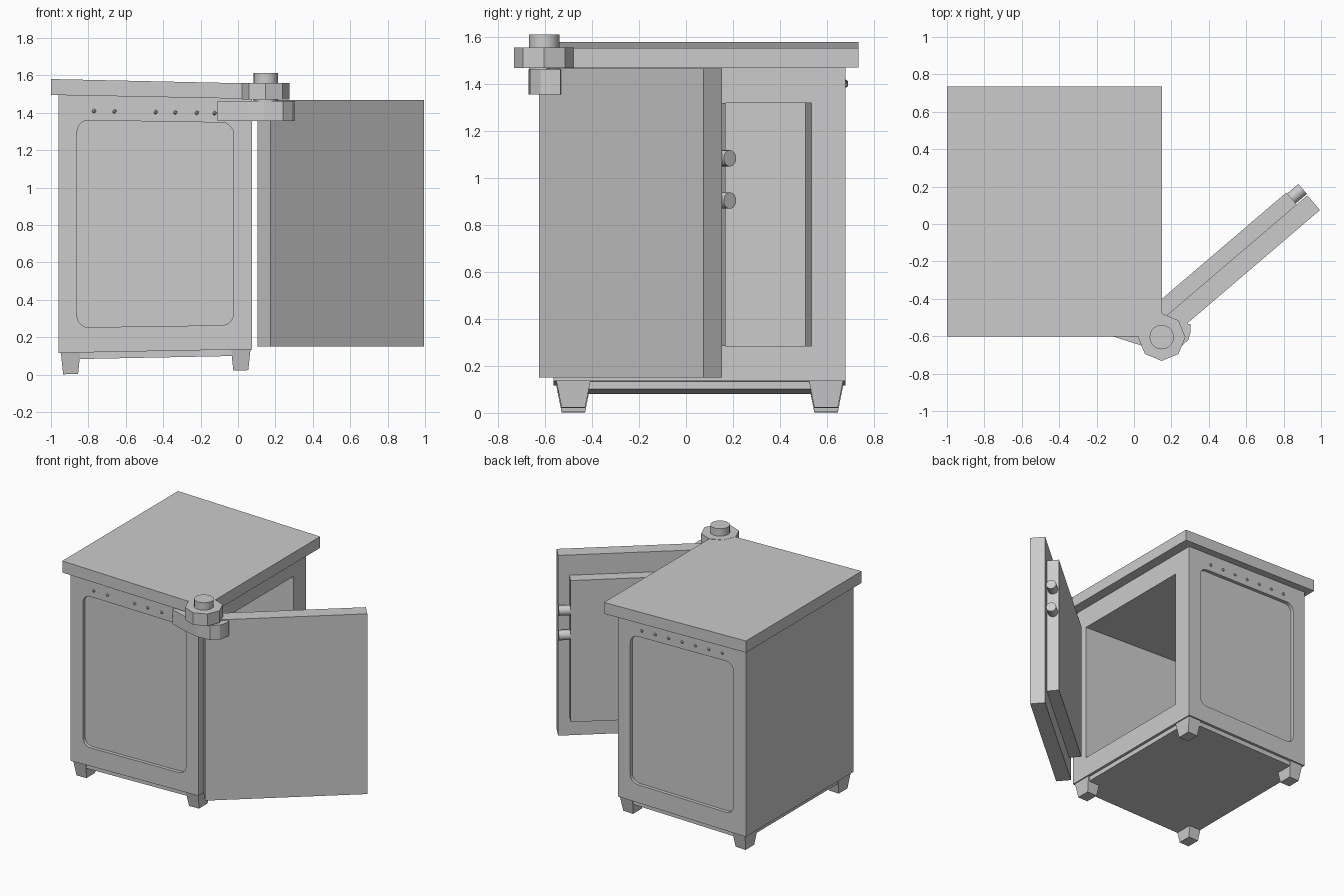
import bpy, bmesh, math
from mathutils import Vector, Matrix

if "Cube" in bpy.data.objects:
    bpy.data.objects.remove(bpy.data.objects["Cube"])

MID_Z = 0.79


def taper(co):
    # the cabinet gets slightly shorter towards its right side
    k = 1 - 0.032 * (co.x + 1) / 1.15
    return Vector((co.x, co.y, MID_Z + (co.z - MID_Z) * k))


def finish(name, bm, tapered=False):
    if tapered:
        for v in bm.verts:
            v.co = taper(v.co)
    bmesh.ops.recalc_face_normals(bm, faces=bm.faces)
    me = bpy.data.meshes.new(name)
    bm.to_mesh(me)
    bm.free()
    ob = bpy.data.objects.new(name, me)
    bpy.context.collection.objects.link(ob)
    return ob


def loft(name, rings, tapered=False):
    # closed solid between rings with matching point counts
    bm = bmesh.new()
    vs = [[bm.verts.new(p) for p in r] for r in rings]
    n = len(vs[0])
    for a, b in zip(vs, vs[1:]):
        for i in range(n):
            bm.faces.new((a[i], a[(i + 1) % n], b[(i + 1) % n], b[i]))
    bm.faces.new(vs[0])
    bm.faces.new(vs[-1])
    return finish(name, bm, tapered)


def rect(x0, x1, y0, y1, z):
    return [(x0, y0, z), (x1, y0, z), (x1, y1, z), (x0, y1, z)]


def box(name, x0, x1, y0, y1, z0, z1, tapered=False):
    return loft(name, [rect(x0, x1, y0, y1, z0), rect(x0, x1, y0, y1, z1)], tapered)


def cylinder(name, r, start, end, sides=20):
    start, end = Vector(start), Vector(end)
    d = end - start
    rot = d.to_track_quat('Z', 'Y').to_matrix().to_4x4()
    bm = bmesh.new()
    bmesh.ops.create_cone(bm, cap_ends=True, segments=sides, radius1=r, radius2=r,
                          depth=d.length,
                          matrix=Matrix.Translation((start + end) / 2) @ rot)
    ob = finish(name, bm)
    if sides > 8:
        select(ob)
        bpy.ops.object.shade_smooth_by_angle(angle=math.radians(35))
    return ob


def select(ob):
    bpy.ops.object.select_all(action='DESELECT')
    ob.select_set(True)
    bpy.context.view_layer.objects.active = ob


def cut(ob, cutter):
    cutter.hide_render = True
    m = ob.modifiers.new("cut", 'BOOLEAN')
    m.operation, m.solver, m.object = 'DIFFERENCE', 'EXACT', cutter
    select(ob)
    bpy.ops.object.modifier_apply(modifier=m.name)
    bpy.data.objects.remove(cutter)


def rounded_rect(x0, x1, z0, z1, r, y, steps=5):
    pts = []
    corners = [(x1 - r, z1 - r), (x0 + r, z1 - r), (x0 + r, z0 + r), (x1 - r, z0 + r)]
    for q, (cx, cz) in enumerate(corners):
        for i in range(steps + 1):
            a = math.pi / 2 * (q + i / steps)
            pts.append((cx + r * math.cos(a), y, cz + r * math.sin(a)))
    return pts


# Cabinet body with recessed front and back panels
FRONT, BACK = -0.565, 0.68
body = box("cabinet_body", -0.96, 0.075, FRONT, BACK, 0.115, 1.497, True)
for face, out in ((FRONT, -1), (BACK, 1)):
    cut(body, loft("panel_cutter",
                   [rounded_rect(-0.86, -0.025, 0.25, 1.362, 0.06, y)
                    for y in (face - out * 0.025, face + out * 0.1)], True))

# Hollow interior, opening on the right side
def side_ring(x, y0, y1, z0=0.269, z1=1.336):
    return [(x, y0, z0), (x, y1, z0), (x, y1, z1), (x, y0, z1)]

cut(body, loft("cavity_cutter", [side_ring(-0.85, -0.40, 0.51),
                                 side_ring(0.075, -0.425, 0.535),
                                 side_ring(0.15, -0.427, 0.537)], True))

# Lid and base plate
box("lid", -1.0, 0.15, -0.602, 0.735, 1.495, 1.58, True)
box("base_plate", -0.94, 0.055, -0.545, 0.66, 0.08, 0.12, True)

# Tapered feet
for side, cx in (("left", -0.895), ("right", 0.015)):
    for end, cy in (("front", -0.48), ("back", 0.597)):
        loft(f"{end}_{side}_foot",
             [rect(cx - 0.04, cx + 0.04, cy - 0.05, cy + 0.05, 0.0),
              rect(cx - 0.052, cx + 0.052, cy - 0.073, cy + 0.073, 0.117)], True)

# Rivet rows above the panels
front_x = (-0.77, -0.66, -0.44, -0.335, -0.22, -0.125)
back_x = [-0.77 + 0.1085 * i for i in range(7)]
for label, xs, y in (("front", front_x, FRONT), ("back", back_x, BACK)):
    bm = bmesh.new()
    for x in xs:
        p = taper(Vector((x, y, 1.413)))
        bmesh.ops.create_icosphere(bm, subdivisions=1, radius=0.012,
                                   matrix=Matrix.Translation(p))
    finish(f"{label}_rivets", bm)

# Open door: outer slab and inner plug, laid out along the swing direction
ang = math.radians(40.5)
D = Vector((math.cos(ang), math.sin(ang), 0))
IN = Vector((-math.sin(ang), math.cos(ang), 0))
ORIGIN = Vector((0.173, -0.627, 0))
WIDTH = 1.08


def door_point(along, depth, z):
    return ORIGIN + D * along + IN * depth + Vector((0, 0, z))


def door_box(name, a0, a1, d0, d1, z0, z1):
    return loft(name, [[door_point(a, d, z) for a, d in
                        ((a0, d0), (a1, d0), (a1, d1), (a0, d1))] for z in (z0, z1)])


door_box("door_slab", 0, WIDTH, 0, 0.104, 0.15, 1.468)
door_box("door_plug", 0.075, WIDTH - 0.075, 0.104, 0.188, 0.285, 1.32)

# Locking bolts on the free edge of the plug
for i, z in enumerate((1.085, 0.905)):
    cylinder(f"lock_bolt_{i + 1}", 0.035, door_point(WIDTH - 0.09, 0.146, z),
             door_point(WIDTH + 0.003, 0.146, z), 16)

# Hinge: octagonal collar, pin and lower bracket
HX, HY = 0.148, -0.605
cylinder("hinge_collar", 0.127, (HX, HY, 1.47), (HX, HY, 1.558), 8)
cylinder("hinge_pin", 0.065, (HX, HY, 1.38), (HX, HY, 1.612))
bracket = [(-0.11, -0.602), (0.04, -0.65), (0.14, -0.672), (0.24, -0.665), (0.29, -0.62),
           (0.302, -0.58), (0.302, -0.535), (0.26, -0.53), (0.06, -0.53), (-0.11, -0.55)]
loft("hinge_bracket", [[(x, y, z) for x, y in bracket] for z in (1.357, 1.463)])
